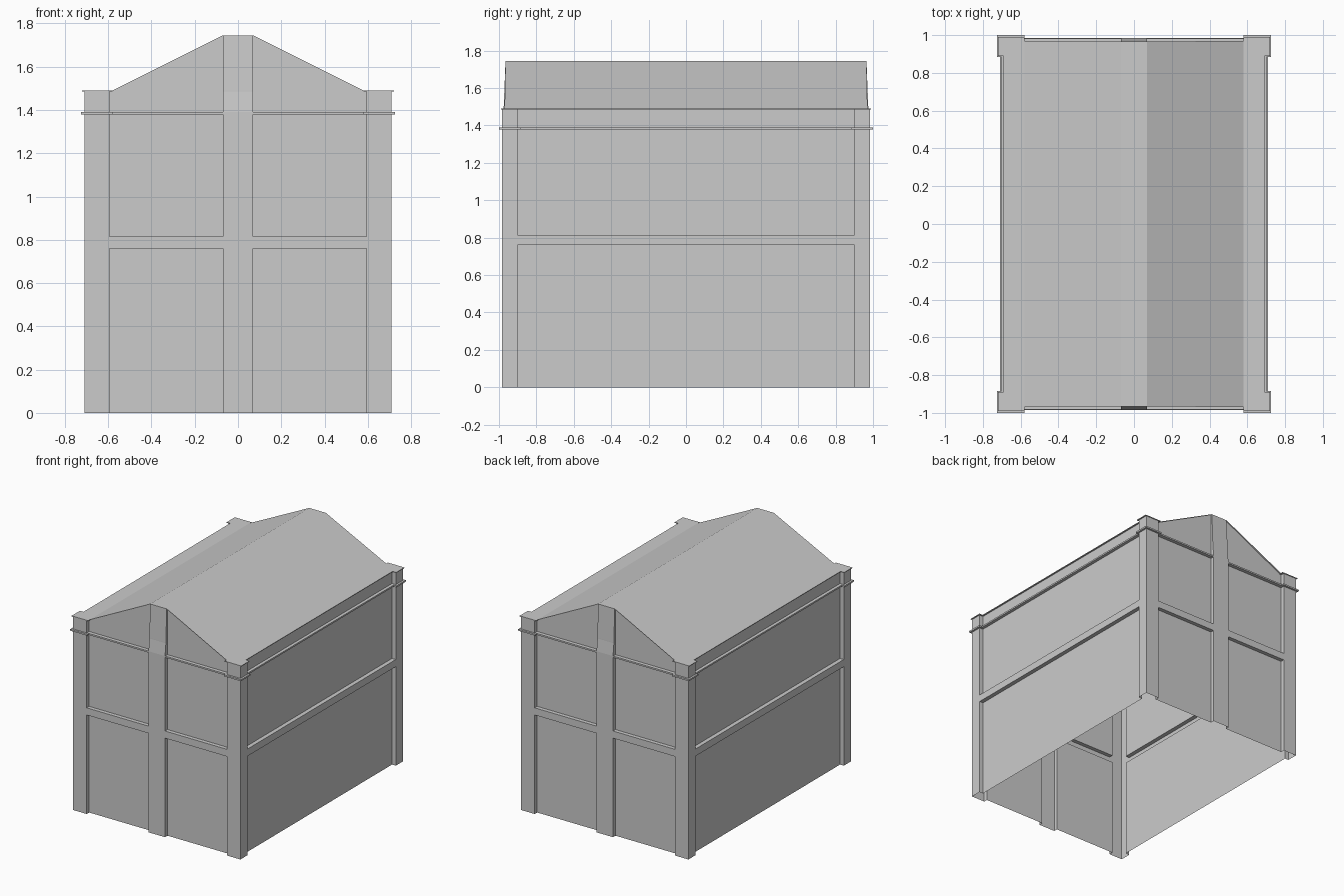
import bpy, bmesh

if "Cube" in bpy.data.objects:
    bpy.data.objects.remove(bpy.data.objects["Cube"])


def make_object(name, verts, faces, recalc=False):
    bm = bmesh.new()
    vs = [bm.verts.new(v) for v in verts]
    for f in faces:
        bm.faces.new([vs[i] for i in f])
    bmesh.ops.remove_doubles(bm, verts=bm.verts[:], dist=0.0002)
    bmesh.ops.dissolve_degenerate(bm, edges=bm.edges[:], dist=0.0001)
    if recalc:
        bmesh.ops.recalc_face_normals(bm, faces=bm.faces[:])
    me = bpy.data.meshes.new(name)
    bm.to_mesh(me)
    bm.free()
    ob = bpy.data.objects.new(name, me)
    bpy.context.collection.objects.link(ob)
    return ob


PW = 0.07                                  # half width of centre pilaster
PANEL_Y, EAVE_Z, RIDGE_Z = 0.955, 1.49, 1.745


def ring(a, b, cx, cy, rx, ry, py):
    """Wall outline: one quarter mirrored to all four corners."""
    q = [(PW, py), (PW, ry), (cx, ry), (cx, b), (a, b), (a, cy), (rx, cy)]
    right = [(x, -y) for x, y in q] + q[::-1]
    return right + [(-x, -y) for x, y in right]


# Outlines: recessed panels, flush belt, projecting band, upper wall, cap
wall = ring(0.71, 0.985, 0.595, 0.90, 0.678, PANEL_Y, 0.985)
belt = ring(0.71, 0.985, 0.595, 0.90, 0.71, 0.985, 0.985)
band = ring(0.725, 1.00, 0.58, 0.885, 0.702, 0.983, 0.985)
upper = ring(0.71, 0.985, 0.595, 0.90, 0.678, PANEL_Y, 0.975)
cap = ring(0.72, 0.99, 0.58, 0.89, 0.69, PANEL_Y, 0.975)

# Walls: outlines stacked into one open shell
levels = [(0, wall), (0.76, wall), (0.76, belt), (0.815, belt), (0.815, wall),
          (1.378, wall), (1.378, band), (1.39, band), (1.39, wall),
          (1.485, upper), (1.485, cap), (EAVE_Z, cap)]
n = len(wall)
verts = [(x, y, z) for z, r in levels for x, y in r]
faces = [(k * n + i, k * n + (i + 1) % n, (k + 1) * n + (i + 1) % n, (k + 1) * n + i)
         for k in range(len(levels) - 1) for i in range(n)]
make_object("walls", verts, faces)

# Roof: two slopes and a flat ridge
profile = [(0.58, EAVE_Z, 0.97), (PW, RIDGE_Z, 0.965),
           (-PW, RIDGE_Z, 0.965), (-0.58, EAVE_Z, 0.97)]
verts = [(x, s * y, z) for x, z, y in profile for s in (-1, 1)]
make_object("roof", verts, [(2 * i, 2 * i + 1, 2 * i + 3, 2 * i + 2) for i in range(3)])

# Flat eaves with corner caps
for s, side in ((1, "right"), (-1, "left")):
    half = [(0.58, -0.99), (0.72, -0.99), (0.72, -0.89), (0.69, -0.89)]
    pts = half + [(x, -y) for x, y in half[::-1]]
    order = list(range(8))[::s]
    make_object(side + "_eave", [(s * x, y, EAVE_Z) for x, y in pts], [order])

# Gables: recessed panel with the tapering top of the centre pilaster
for s, side in ((-1, "front"), (1, "back")):
    y = s * PANEL_Y
    panel = [(-0.58, y, EAVE_Z), (0.58, y, EAVE_Z), (PW, y, RIDGE_Z), (-PW, y, RIDGE_Z)]
    order = [0, 1, 2, 3][::-s]
    make_object(side + "_gable", panel, [order])
    pil = [(x, yy, z) for x in (-PW, PW)
           for yy, z in ((y, EAVE_Z), (s * 0.975, EAVE_Z), (s * 0.965, RIDGE_Z), (y, RIDGE_Z))]
    faces = [(0, 3, 2, 1), (4, 5, 6, 7), (1, 2, 6, 5)]
    if s < 0:
        faces = [(0, 3, 2, 1), (4, 5, 6, 7), (1, 5, 6, 2)]
    make_object(side + "_pilaster_top", pil, faces, True)
